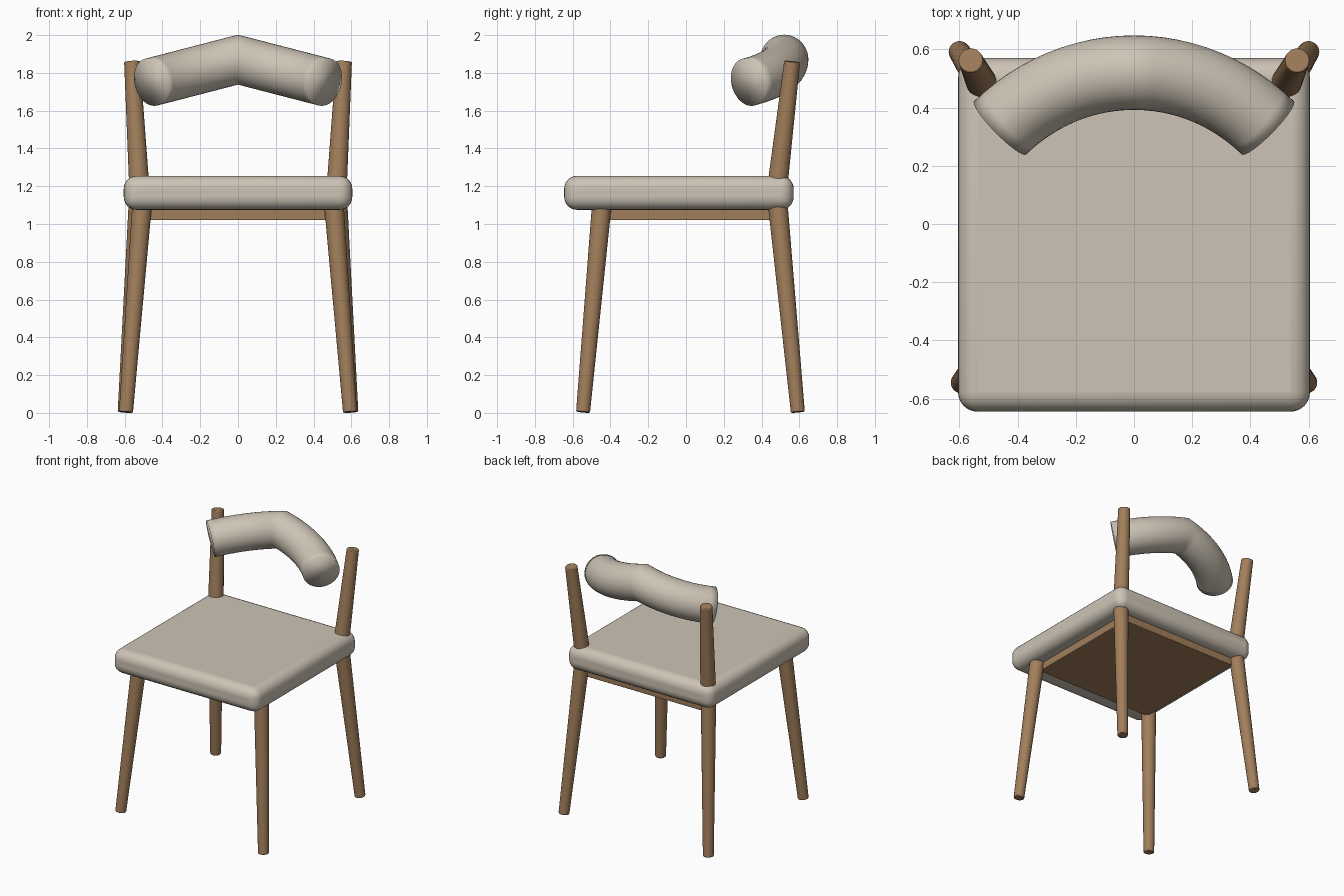
import bpy, bmesh, math
from mathutils import Vector, Matrix

cube = bpy.data.objects.get("Cube")
if cube:
    bpy.data.objects.remove(cube)


def material(name, rgb):
    m = bpy.data.materials.new(name)
    m.use_nodes = True
    m.diffuse_color = (*rgb, 1)
    m.node_tree.nodes["Principled BSDF"].inputs["Base Color"].default_value = (*rgb, 1)
    return m


wood = material("brown_wood", (0.36, 0.21, 0.105))
fabric = material("cream_fabric", (0.61, 0.55, 0.46))


def finish(bm, name, mat, angle=None, bevel=0, segments=2):
    bmesh.ops.recalc_face_normals(bm, faces=bm.faces)
    mesh = bpy.data.meshes.new(name)
    bm.to_mesh(mesh)
    bm.free()
    mesh.materials.append(mat)
    ob = bpy.data.objects.new(name, mesh)
    bpy.context.collection.objects.link(ob)
    if bevel:
        mod = ob.modifiers.new("rounded_edges", 'BEVEL')
        mod.width, mod.segments = bevel, segments
        mod.limit_method, mod.angle_limit = 'ANGLE', math.radians(40)
    bpy.ops.object.select_all(action='DESELECT')
    ob.select_set(True)
    bpy.context.view_layer.objects.active = ob
    if angle:
        bpy.ops.object.shade_smooth_by_angle(angle=math.radians(angle))
    else:
        bpy.ops.object.shade_smooth()
    return ob


def box(name, lo, hi, mat, bevel, segments):
    lo, hi = Vector(lo), Vector(hi)
    bm = bmesh.new()
    bmesh.ops.create_cube(bm, size=1)
    bmesh.ops.scale(bm, vec=hi - lo, verts=bm.verts)
    bmesh.ops.translate(bm, vec=(lo + hi) / 2, verts=bm.verts)
    return finish(bm, name, mat, 50, bevel, segments)


def rod(name, start, end, r1, r2):
    start, end = Vector(start), Vector(end)
    axis = end - start
    bm = bmesh.new()
    place = Matrix.Translation((start + end) / 2) @ axis.to_track_quat('Z', 'Y').to_matrix().to_4x4()
    bmesh.ops.create_cone(bm, cap_ends=True, segments=32, radius1=r1, radius2=r2,
                          depth=axis.length, matrix=place)
    return finish(bm, name, wood, 30, 0.005, 2)


# Padded seat and the panel below it
seat = box("seat", (-0.605, -0.645, 1.075), (0.605, 0.57, 1.255), fabric, 0.068, 6)
box("seat_panel", (-0.49, -0.44, 1.02), (0.49, 0.485, 1.1), wood, 0.004, 2)

# Tapered legs and back uprights
for side, s in (("left", 1), ("right", -1)):
    rod(side + "_front_leg", (s * 0.593, -0.545, 0.004), (s * 0.503, -0.44, 1.165), 0.037, 0.053)
    rod(side + "_back_leg", (s * 0.6, 0.592, 0.004), (s * 0.523, 0.48, 1.165), 0.037, 0.053)
    rod(side + "_upright", (s * 0.521, 0.48, 1.165), (s * 0.561, 0.562, 1.86), 0.054, 0.042)

# Backrest: half of a bent round bolster, drooping from its middle, then mirrored
radius, tube, droop, sweep = 0.69, 0.128, math.radians(14.5), math.radians(43.5)
steps, sides = 12, 40
bm = bmesh.new()
rings = []
for i in range(steps + 1):
    a = sweep * i / steps
    ring = []
    for j in range(sides):
        t = math.tau * j / sides
        d = radius + tube * math.cos(t)
        p = Matrix.Rotation(droop, 3, 'Y') @ Vector((d * math.sin(a), d * math.cos(a), tube * math.sin(t)))
        if i == 0:
            p.z += p.x * math.tan(droop)
            p.x = 0
        ring.append(bm.verts.new(p + Vector((0, -0.17, 1.87))))
    rings.append(ring)
for r0, r1 in zip(rings, rings[1:]):
    for j in range(sides):
        k = (j + 1) % sides
        bm.faces.new((r0[j], r0[k], r1[k], r1[j]))
bm.faces.new(rings[-1])
bmesh.ops.recalc_face_normals(bm, faces=bm.faces)
# Second half
copy = bmesh.ops.duplicate(bm, geom=bm.verts[:] + bm.edges[:] + bm.faces[:])["geom"]
for v in copy:
    if isinstance(v, bmesh.types.BMVert):
        v.co.x = -v.co.x
bmesh.ops.remove_doubles(bm, verts=bm.verts, dist=0.0005)
finish(bm, "backrest", fabric)
